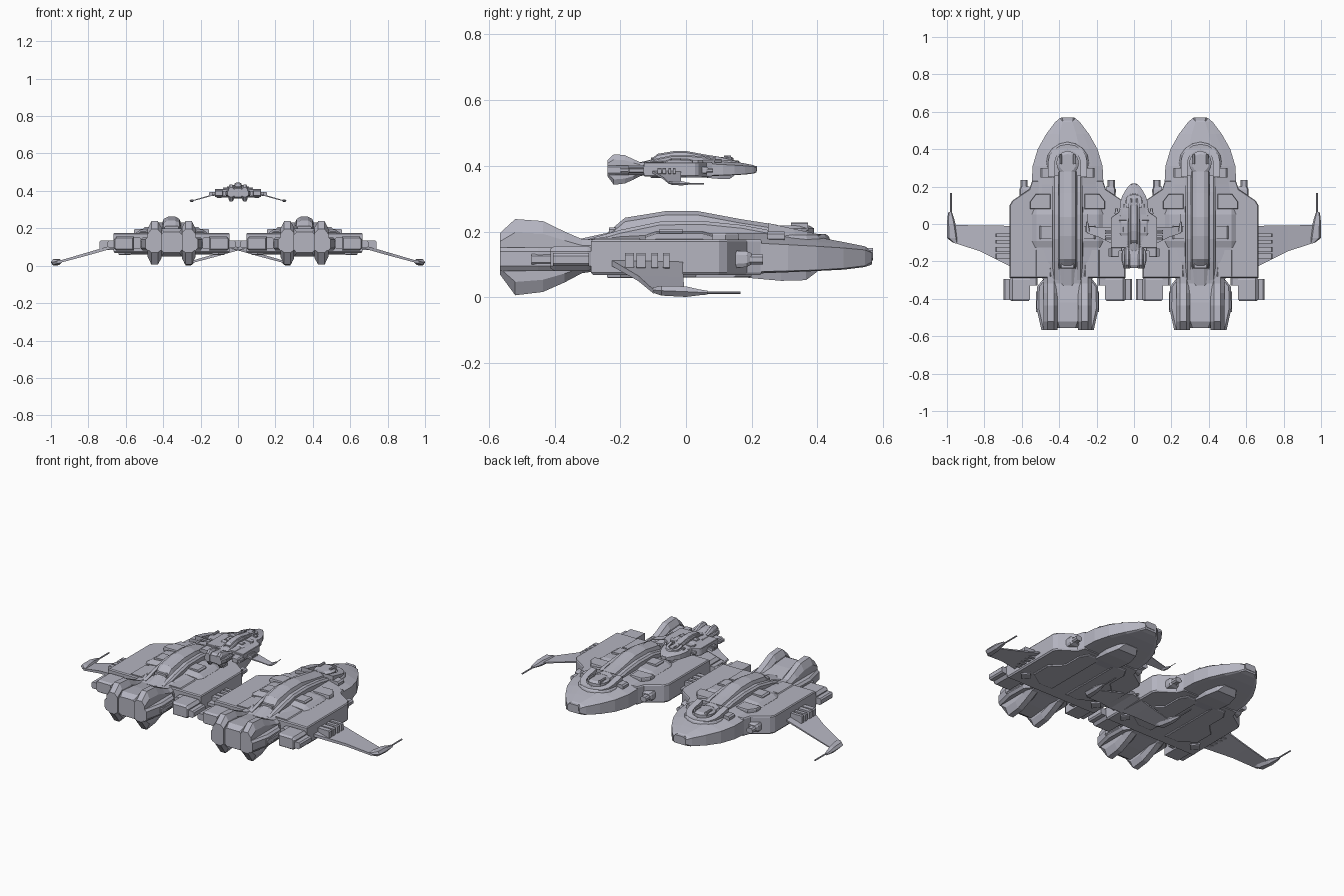
import bpy, bmesh, math
from mathutils import Vector

cube = bpy.data.objects.get("Cube")
if cube:
    bpy.data.objects.remove(cube)

hull_grey = bpy.data.materials.new("hull_grey")
hull_grey.use_nodes = True
colour = (0.46, 0.46, 0.53, 1)
hull_grey.diffuse_color = colour
hull_grey.node_tree.nodes["Principled BSDF"].inputs["Base Color"].default_value = colour

parts = []


def skin(name, rings, paired=False):
    """Skin a closed solid over rings of points; paired parts are mirrored in x."""
    bm = bmesh.new()
    loops = [[bm.verts.new(p) for p in ring] for ring in rings]
    n = len(loops[0])
    for a, b in zip(loops, loops[1:]):
        for i in range(n):
            j = (i + 1) % n
            bm.faces.new((a[i], a[j], b[j], b[i]))
    bm.faces.new(loops[0])
    bm.faces.new(loops[-1])
    bmesh.ops.recalc_face_normals(bm, faces=bm.faces)
    mesh = bpy.data.meshes.new(name)
    bm.to_mesh(mesh)
    bm.free()
    mesh.materials.append(hull_grey)
    parts.append((name, mesh, paired))


def both(half):
    """Close a half outline with its reflection in x."""
    return half + [(-x, v) for x, v in reversed(half)]


def loft(name, sections, paired=False):
    """Sections along y, each (y, outline of (x, z))."""
    skin(name, [[(x, y, z) for x, z in pts] for y, pts in sections], paired)


def slab(name, plan, levels, paired=False):
    """Plan outline stacked at levels (z, scale about the plan centre)."""
    cx = sum(p[0] for p in plan) / len(plan)
    cy = sum(p[1] for p in plan) / len(plan)
    skin(name, [[(cx + (x - cx) * s, cy + (y - cy) * s, z) for x, y in plan]
                for z, s in levels], paired)


def box(name, x, y, z, cut=0.001, paired=True):
    """Block with its long edges along y chamfered by cut."""
    (a, b), (c, d), k = x, z, cut
    ring = [(a + k, c), (b - k, c), (b, c + k), (b, d - k),
            (b - k, d), (a + k, d), (a, d - k), (a, c + k)]
    loft(name, [(v, ring) for v in y], paired)


def arc(rx, ry, cy, n=8):
    return [(max(rx * math.sin(math.pi * i / n), .002), cy + ry * math.cos(math.pi * i / n))
            for i in range(n + 1)]


# Forward hull: y, half width, crown, rim top, rim bottom, belly
loft("forward_hull", [(y, both([(w * .4, t), (w * .72, (t + rt) / 2), (w, rt),
                                (w, rb), (w * .85, b)]))
     for y, w, t, rt, rb, b in [
         (.567, .04, .14, .135, .108, .10), (.545, .066, .155, .144, .096, .092),
         (.48, .115, .168, .15, .088, .084), (.40, .16, .183, .155, .083, .08),
         (.31, .187, .193, .16, .08, .076), (.21, .192, .195, .165, .078, .072),
         (.0, .19, .195, .175, .075, .07), (-.2, .19, .185, .17, .075, .07),
         (-.29, .17, .175, .16, .09, .082)]])
box("nose_hatch", (-.036, .036), (.535, .57), (.112, .15), .008, False)

# Main body and shoulder layers
slab("main_body", both([(.19, .23), (.205, .185), (.295, .125), (.31, .10),
                        (.31, -.29)]),
     [(.068, .98), (.076, 1), (.17, 1), (.176, .985)])
slab("shoulder_plate", [(.09, .16), (.17, .16), (.2, .12), (.2, .08), (.09, .08)],
     [(.16, 1), (.19, 1), (.196, .95)], True)
loft("intake_cowl", [(y, [(.06, .17), (.19, .17), (.19, h - .025), (.165, h - .008), (.06, h)])
     for y, h in [(.085, .192), (.05, .202), (-.09, .202), (-.125, .19)]], True)
box("cowl_panel", (.07, .15), (-.08, -.01), (.185, .208), .008)
box("rear_deck", (.09, .17), (-.28, -.14), (.165, .181), .005)

# Arched spine and its side rails
loft("spine", [(y, both([(.02, t), (.042, t - .012), (.054, t - .045), (.056, .12)]))
     for y, t in [(-.33, .176), (-.24, .196), (-.186, .242), (-.064, .262),
                  (.037, .262), (.165, .238), (.28, .22)]])
loft("spine_rail", [(y, [(.05, .15), (.083, .15), (.08, t - .01), (.07, t), (.05, t)])
     for y, t in [(-.3, .176), (-.2, .205), (-.08, .23), (.05, .232),
                  (.17, .22), (.26, .203)]], True)
box("spine_vent", (-.038, .038), (-.235, -.205), (.17, .212), .006, False)

# Bridge: stepped base, sloping horseshoe collar and canopy
slab("bridge_base", both(arc(.112, .11, .325)), [(.16, 1.08), (.185, 1), (.192, .92)])
outer, inner = arc(.105, .1, .33)[:5], arc(.068, .065, .33)[:5]
horseshoe = both(outer + [(.105, .25)]) + both(inner + [(.068, .25)])[::-1]
skin("bridge_collar", [[(x, y, z - .22 * (y - .33)) for x, y in horseshoe]
                       for z in (.175, .208)])
box("collar_block", (.07, .145), (.248, .3), (.17, .2), .008)
slab("canopy", both(arc(.06, .065, .325)), [(.18, 1), (.21, 1), (.219, .75)])
box("canopy_fin", (.03, .045), (.32, .372), (.2, .228), .004)

# Shoulder cannons
loft("shoulder_cannon", [(y, [(.205, c), (b, c), (b + .006, c + .012), (b + .006, d - .012),
                              (b, d), (.205, d)])
     for y, b, c, d in [(.10, .235, .09, .14), (.13, .25, .088, .143),
                        (.185, .252, .092, .14), (.2, .244, .1, .134)]], True)
box("cannon_muzzle", (.214, .253), (.18, .235), (.1, .13), .008)

# Radiator fins beside the body
for y, half in [(-.06, .01), (-.095, .01), (-.137, .013), (-.172, .014)]:
    box("radiator_fin", (.30, .385), (y - half, y + half), (.085, .134), .006)


# Wings, tip pods and guns
def wing_ring(x, front, back, z, t):
    return [(x, front, z - t / 2), (x, front, z + t / 2), (x, back, z + t), (x, back, z - t)]


skin("wing", [wing_ring(.28, -.01, -.24, .112, .009), wing_ring(.47, -.008, -.145, .057, .008),
              wing_ring(.61, -.005, -.1, .018, .006)], True)
loft("wing_tip_pod", [(y, [(x - w, z), (x - w * .6, z + h), (x + w * .6, z + h),
                           (x + w, z), (x + w * .5, z - h), (x - w * .5, z - h)])
     for y, x, w, z, h in [(-.1, .6, .012, .022, .008), (-.075, .615, .03, .02, .015),
                           (0, .622, .023, .017, .016), (.04, .626, .016, .015, .009),
                           (.065, .628, .009, .014, .006)]], True)
box("wing_gun", (.619, .629), (.05, .166), (.01, .018), .003)

# Outboard thrusters with a side strip
loft("outboard_thruster", [(y, [(.2 - e, .08 - e), (.295, .08 - e), (.31 + e, .095),
                                (.31 + e, .14), (.295, .156 + e), (.2 - e, .156 + e)])
     for y, e in [(-.27, -.012), (-.3, 0), (-.4, 0), (-.412, -.008)]], True)
box("thruster_strip", (.29, .343), (-.405, -.295), (.095, .134), .008)
box("thruster_mount", (.16, .25), (-.33, -.25), (.09, .15), .01)

# Main engine: core, flared vertical fins and side belts
loft("engine_core", [(y, both([(w * .6, t), (w, t - .03), (w, b + .03), (w * .6, b)]))
     for y, w, t, b in [(-.24, .15, .185, .084), (-.317, .125, .172, .077),
                        (-.42, .115, .19, .06), (-.52, .09, .198, .05),
                        (-.555, .07, .18, .07)]])
fin = [(-.24, .175), (-.317, .177), (-.37, .2), (-.436, .232), (-.52, .238), (-.567, .195),
       (-.567, .07), (-.52, .006), (-.436, .016), (-.37, .045), (-.317, .073), (-.24, .085)]
skin("engine_fin", [[(x, y, .122 + (z - .122) * s) for y, z in fin]
                    for x, s in [(.055, .72), (.074, 1), (.108, 1), (.128, .65)]], True)
loft("engine_belt", [(y, [(.1, .08), (w - .012, .08), (w, .095), (w, .14),
                          (w - .012, .152), (.1, .152)])
     for y, w in [(-.3, .135), (-.335, .163), (-.45, .166), (-.567, .14)]], True)
box("belt_panel", (.15, .169), (-.47, -.36), (.1, .132), .006)

# Belly keel, zigzag panels and hatches
loft("keel", [(y, both([(w, .09), (w * .9, z)])) for y, w, z in
              [(-.1, .06, .066), (.14, .06, .066), (.2, .09, .058),
               (.29, .09, .05), (.365, .07, .052), (.4, .045, .078)]])
slab("belly_panel", [(.05, .2), (.13, .2), (.16, .15), (.16, .03), (.23, -.04),
                     (.23, -.16), (.14, -.22), (.05, -.22)],
     [(.08, 1), (.064, 1), (.06, .96)], True)
slab("belly_hatch", [(.25, -.16), (.285, -.2), (.25, -.24), (.215, -.2)],
     [(.08, 1), (.06, 1), (.058, .8)], True)

# Two large ships side by side, with a small one hovering between them
fleet = [("left_ship", (.355, 0, 0), 1), ("right_ship", (-.355, 0, 0), 1),
         ("small_ship", (0, -.012, .34), .4)]
for ship, place, size in fleet:
    for name, mesh, paired in parts:
        ob = bpy.data.objects.new(f"{ship}_{name}", mesh)
        ob.location = Vector(place)
        ob.scale = (size, size, size)
        bpy.context.scene.collection.objects.link(ob)
        if paired:
            mirror = ob.modifiers.new("mirror", 'MIRROR')
            mirror.use_mirror_merge = False
